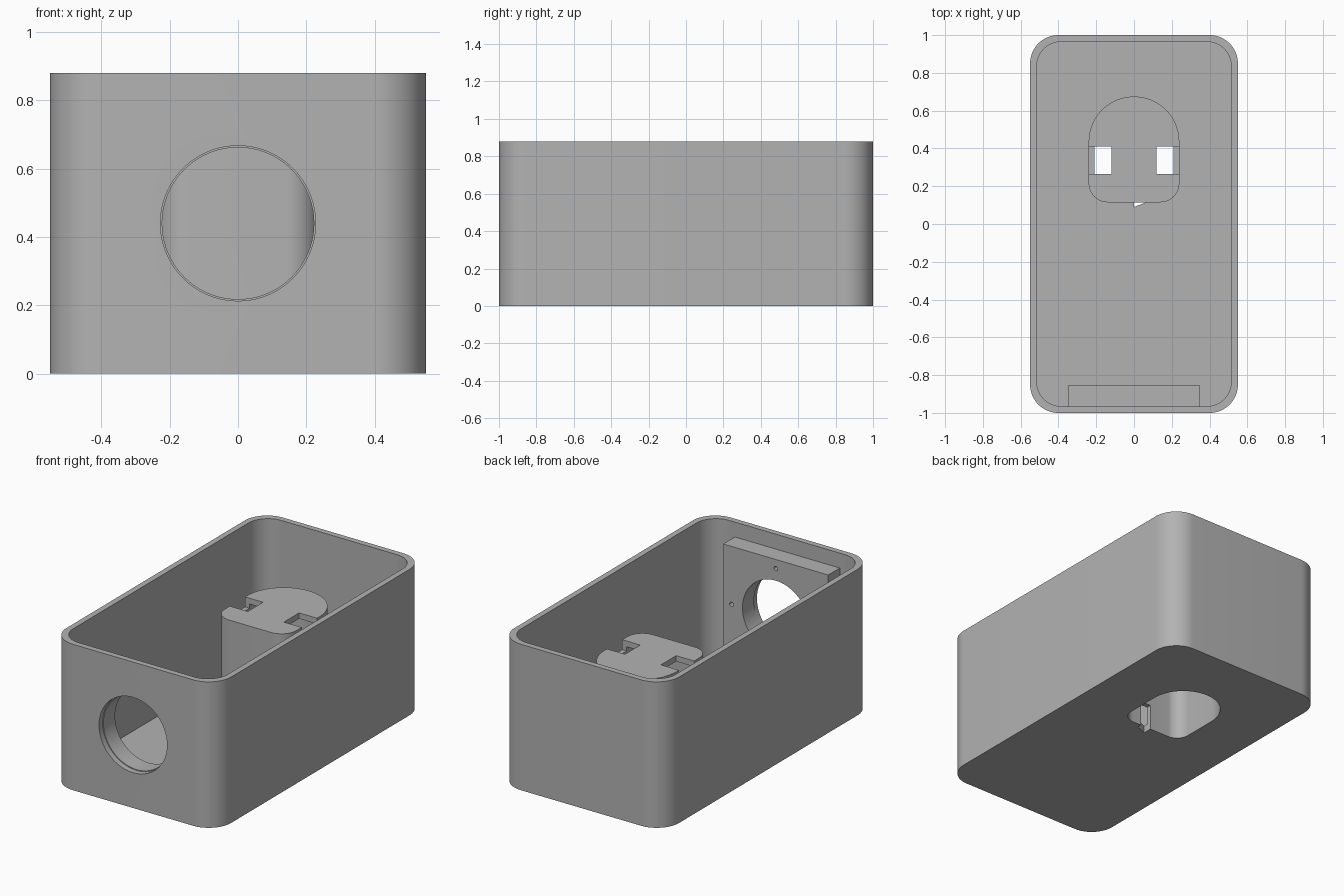
import bpy, bmesh
from math import sin, cos, pi, radians
from mathutils import Matrix

cube = bpy.data.objects.get("Cube")
if cube:
    bpy.data.objects.remove(cube, do_unlink=True)

grey = bpy.data.materials.new("matte grey")
grey.use_nodes = True
grey.diffuse_color = (0.45, 0.45, 0.45, 1)
grey.node_tree.nodes["Principled BSDF"].inputs["Base Color"].default_value = grey.diffuse_color

HEIGHT, WALL, FLOOR = 0.88, 0.035, 0.045
PLINTH_TOP, PLINTH_WALL = 0.67, 0.03


def outline(x, y0, y1, low_r, high_r, steps=16):
    """Rounded rectangle, with its own radius at the low-y and high-y corners."""
    pts = []
    corners = [(x - high_r, y1 - high_r, high_r), (high_r - x, y1 - high_r, high_r),
               (low_r - x, y0 + low_r, low_r), (x - low_r, y0 + low_r, low_r)]
    for k, (cx, cy, r) in enumerate(corners):
        for i in range(steps + 1):
            a = (k + i / steps) * pi / 2
            pts.append((cx + r * cos(a), cy + r * sin(a)))
    return pts


def prism(name, pts, z0, z1):
    bm = bmesh.new()
    base = bm.faces.new([bm.verts.new((x, y, z0)) for x, y in pts])
    top = bmesh.ops.extrude_face_region(bm, geom=[base])["geom"]
    bmesh.ops.translate(bm, vec=(0, 0, z1 - z0),
                        verts=[v for v in top if isinstance(v, bmesh.types.BMVert)])
    bmesh.ops.remove_doubles(bm, verts=bm.verts, dist=1e-5)
    return finish(name, bm)


def box(name, x0, x1, y0, y1, z0, z1):
    return prism(name, [(x0, y0), (x1, y0), (x1, y1), (x0, y1)], z0, z1)


def rod(name, x, z, r, y0, y1, sides):
    bm = bmesh.new()
    bmesh.ops.create_cone(bm, cap_ends=True, segments=sides, radius1=r, radius2=r, depth=y1 - y0)
    bm.transform(Matrix.Translation((x, (y0 + y1) / 2, z)) @ Matrix.Rotation(pi / 2, 4, "X"))
    return finish(name, bm)


def finish(name, bm):
    bmesh.ops.recalc_face_normals(bm, faces=bm.faces)
    mesh = bpy.data.meshes.new(name)
    bm.to_mesh(mesh)
    bm.free()
    mesh.materials.append(grey)
    ob = bpy.data.objects.new(name, mesh)
    bpy.context.collection.objects.link(ob)
    return ob


def activate(ob):
    bpy.ops.object.select_all(action="DESELECT")
    ob.select_set(True)
    bpy.context.view_layer.objects.active = ob


def carve(ob, cutters):
    activate(ob)
    for c in cutters:
        c.hide_render = True
        mod = ob.modifiers.new("cut", "BOOLEAN")
        mod.operation, mod.solver, mod.object = "DIFFERENCE", "EXACT", c
        bpy.ops.object.modifier_apply(modifier=mod.name)
    bpy.ops.object.shade_smooth_by_angle(angle=radians(30))


# Main parts
shell = prism("box_shell", outline(0.55, -1, 1, 0.15, 0.15), 0, HEIGHT)
plinth = prism("plinth", outline(0.24, 0.115, 0.675, 0.1, 0.24), FLOOR - 0.02, PLINTH_TOP)
block = box("mounting_block", -0.35, 0.35, -1 + WALL, -0.855, FLOOR - 0.01, 0.79)

# Cutters
room = prism("room_cutter", outline(0.55 - WALL, WALL - 1, 1 - WALL, 0.13, 0.13), FLOOR, 1)
w = PLINTH_WALL
cavity = prism("cavity_cutter", outline(0.24 - w, 0.115 + w, 0.675 - w, 0.08, 0.24 - w),
               -0.1, PLINTH_TOP - 0.035)
cable_slot = prism("cable_slot_cutter", [(0, 0.09), (0.07, 0.117), (0.07, 0.2), (0, 0.2)], -0.1, 0.155)
notches = [box("notch_cutter", min(s * 0.12, s * 0.3), max(s * 0.12, s * 0.3),
               0.265, 0.41, PLINTH_TOP - 0.06, 0.8) for s in (-1, 1)]
port = rod("port_cutter", 0, 0.44, 0.227, -1.1, -0.9, 96)
bore = rod("bore_cutter", 0, 0.44, 0.222, -1.1, -0.8, 96)
screws = [rod("screw_cutter", 0.295 * cos(k * pi / 2), 0.44 + 0.295 * sin(k * pi / 2),
              0.013, -0.93, -0.8, 16) for k in range(4)]

carve(shell, [room, cavity, cable_slot, port])
carve(plinth, [cavity, cable_slot] + notches)
carve(block, [bore] + screws)

for c in [room, cavity, cable_slot, port, bore] + notches + screws:
    bpy.data.objects.remove(c, do_unlink=True)
